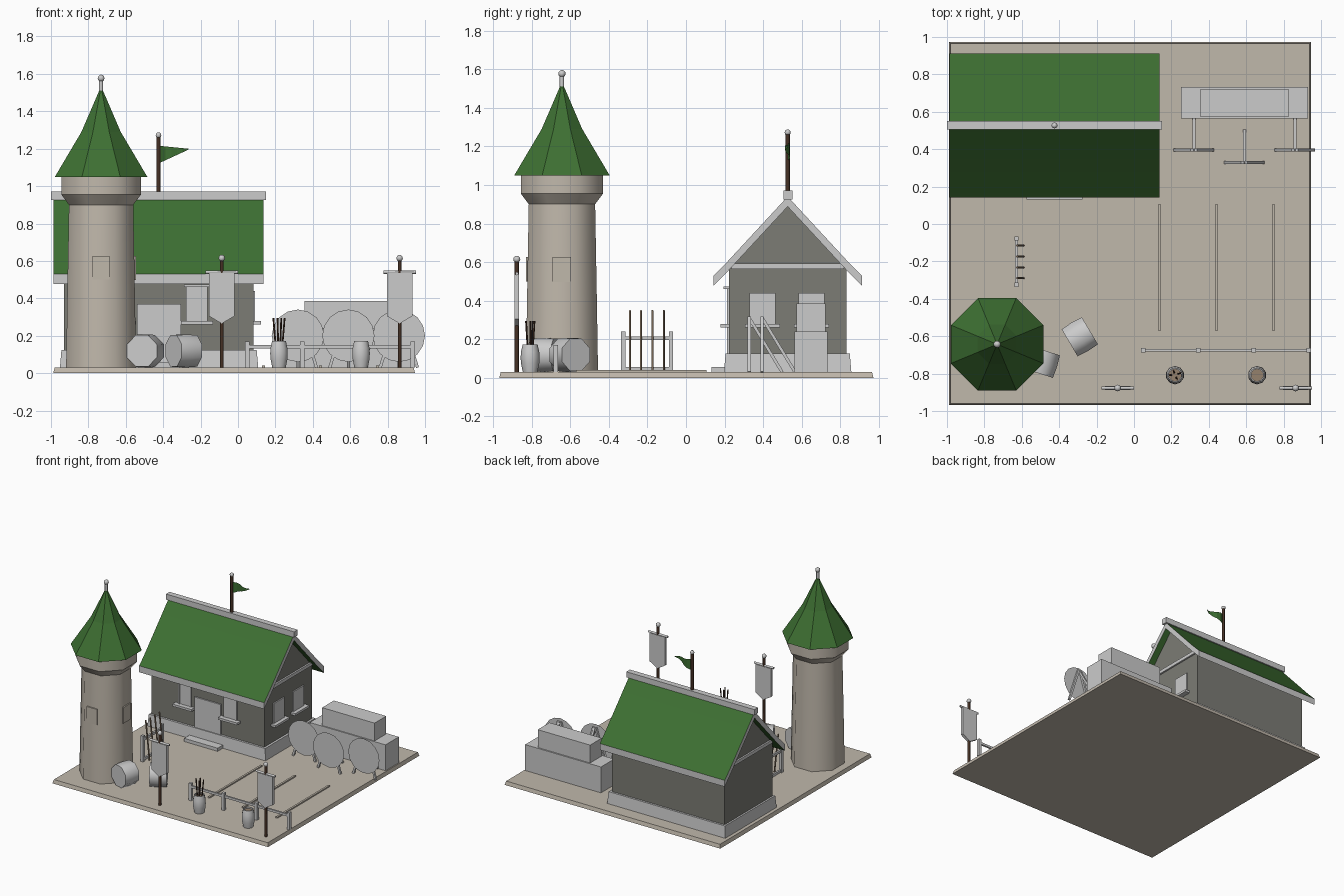
import bpy, bmesh, math
from mathutils import Vector, Matrix

if "Cube" in bpy.data.objects:
    bpy.data.objects.remove(bpy.data.objects["Cube"])


def mat(name, rgb):
    m = bpy.data.materials.new(name)
    m.diffuse_color = (*rgb, 1)
    m.use_nodes = True
    m.node_tree.nodes["Principled BSDF"].inputs["Base Color"].default_value = m.diffuse_color
    return m


GREEN = mat("green", (0.047, 0.16, 0.032))
STONE = mat("sandy_stone", (0.53, 0.48, 0.41))
WALL = mat("wall_grey", (0.20, 0.20, 0.178))
WOOD = mat("dark_wood", (0.06, 0.03, 0.018))
SHAFT = mat("shaft_wood", (0.30, 0.22, 0.15))


def finish(bm, name, material=None, smooth=None):
    bmesh.ops.recalc_face_normals(bm, faces=bm.faces)
    me = bpy.data.meshes.new(name)
    bm.to_mesh(me)
    bm.free()
    ob = bpy.data.objects.new(name, me)
    bpy.context.collection.objects.link(ob)
    if material:
        me.materials.append(material)
    if smooth:
        bpy.ops.object.select_all(action='DESELECT')
        ob.select_set(True)
        bpy.context.view_layer.objects.active = ob
        bpy.ops.object.shade_smooth_by_angle(angle=math.radians(smooth))
    return ob


def skin(bm, rings):
    n = len(rings[0])
    for a, b in zip(rings, rings[1:]):
        for i in range(n):
            bm.faces.new((a[i], a[(i + 1) % n], b[(i + 1) % n], b[i]))
    bm.faces.new(rings[0])
    bm.faces.new(rings[-1])


def box(name, x, y, z, material=None, taper=0.0):
    """Box from ranges; taper pulls the top edges inwards."""
    bm = bmesh.new()
    rings = []
    for zz, t in ((z[0], 0), (z[1], taper)):
        rings.append([bm.verts.new(p) for p in (
            (x[0] + t, y[0] + t, zz), (x[1] - t, y[0] + t, zz),
            (x[1] - t, y[1] - t, zz), (x[0] + t, y[1] - t, zz))])
    skin(bm, rings)
    return finish(bm, name, material)


def prism(name, pts, axis, lo, hi, material=None, smooth=None):
    """Extrude a (horizontal, z) outline along x or y."""
    bm = bmesh.new()
    skin(bm, [[bm.verts.new((d, h, z) if axis == 'x' else (h, d, z)) for h, z in pts]
              for d in (lo, hi)])
    return finish(bm, name, material, smooth)


def lathe(name, profile, n, loc, material=None, smooth=None, axis=(0, 0, 1)):
    """Stack of n-sided rings (distance to flat side, height)."""
    bm = bmesh.new()
    rings = []
    for r, z in profile:
        R = r / math.cos(math.pi / n)
        rings.append([bm.verts.new((R * math.cos((i + .5) * math.tau / n),
                                    R * math.sin((i + .5) * math.tau / n), z))
                      for i in range(n)])
    skin(bm, rings)
    rot = Vector(axis).to_track_quat('Z', 'Y').to_matrix().to_4x4()
    bmesh.ops.transform(bm, matrix=Matrix.Translation(loc) @ rot, verts=bm.verts)
    return finish(bm, name, material, smooth)


def rod(name, a, b, r, material=None, n=6):
    d = Vector(b) - Vector(a)
    return lathe(name, [(r, 0), (r, d.length)], n, a, material, 61, d)


def ball(name, loc, r):
    bm = bmesh.new()
    bmesh.ops.create_uvsphere(bm, u_segments=10, v_segments=6, radius=r,
                              matrix=Matrix.Translation(loc))
    return finish(bm, name, None, 60)


# Ground slab
box("ground", (-0.988, 0.947), (-0.968, 0.972), (0, 0.03), STONE, 0.008)

# Tower
TX, TY = -0.732, -0.643
lathe("tower_shaft", [(0.187, 0.03), (0.181, 0.4), (0.172, 0.905)], 8, (TX, TY, 0), STONE, 50)
lathe("tower_collar_flare", [(0.172, 0.9), (0.213, 0.955)], 8, (TX, TY, 0), STONE, 50)
lathe("tower_collar_band", [(0.213, 0.955), (0.213, 1.06)], 8, (TX, TY, 0), STONE, 50)
lathe("tower_roof", [(0.247, 1.05), (0.105, 1.29), (0.006, 1.52)], 8, (TX, TY, 0), GREEN)
rod("tower_finial_rod", (TX, TY, 1.49), (TX, TY, 1.57), 0.010)
ball("tower_finial_ball", (TX, TY, 1.577), 0.019)
box("tower_window_front", (TX - .046, TX + .046), (TY - .187, TY - .15), (0.5, 0.627), STONE)
box("tower_window_side", (TX + .15, TX + .187), (TY - .048, TY + .048), (0.497, 0.627), STONE)

# House walls, plinth and gable beams
YC = 0.527
box("house_plinth", (-0.952, 0.108), (0.197, 0.857), (0.03, 0.125), None, 0.008)
prism("house_walls", [(0.222, 0.03), (0.833, 0.03), (0.833, 0.56), (YC, 0.895), (0.222, 0.56)],
      'x', -0.93, 0.082, WALL)
for side, x in (("right", 0.082), ("left", -0.93)):
    box("gable_beam_" + side, (x - .013, x + .013), (0.235, 0.82), (0.565, 0.592))

# Roof: green skins, pale edges
top = [(-0.385, 0.53), (-0.31, 0.605), (0, 0.94), (0.31, 0.605), (0.385, 0.53)]
outline = [(YC + y, z) for y, z in top] + [(YC + y, z - 0.052) for y, z in reversed(top)]
roof = prism("house_roof", outline, 'x', -0.986, 0.135, GREEN, 30)
roof.data.materials.append(None)
for f in roof.data.polygons:
    if abs(f.normal.x) > .9 or abs(f.normal.y) > .9:
        f.material_index = 1
box("roof_ridge", (-1.0, 0.15), (YC - .022, YC + .024), (0.925, 0.97))

# Door and step
box("door", (-0.54, -0.305), (0.212, 0.23), (0.05, 0.37))
box("door_step", (-0.575, -0.275), (0.131, 0.2), (0.03, 0.056))

# Windows: pane, jambs, lintel, sill
for i, x in enumerate((-0.63, -0.22)):
    n = f"front_window_{i + 1}"
    box(n + "_pane", (x - .042, x + .042), (0.217, 0.23), (0.27, 0.46))
    for s in (-1, 1):
        box(n + "_jamb", (x + s * .05 - .008, x + s * .05 + .008), (0.212, 0.23), (0.27, 0.46))
    box(n + "_lintel", (x - .07, x + .07), (0.195, 0.23), (0.46, 0.473))
    box(n + "_sill", (x - .085, x + .085), (0.18, 0.23), (0.26, 0.278))
for i, y in enumerate((0.397, 0.65)):
    n = f"side_window_{i + 1}"
    box(n + "_pane", (0.07, 0.092), (y - .067, y + .067), (0.27, 0.44))
    box(n + "_sill", (0.07, 0.122), (y - .09, y + .09), (0.26, 0.278))

# Roof flag
FX = -0.425
rod("roof_flag_pole", (FX, YC, 0.95), (FX, YC, 1.265), 0.010, WOOD)
ball("roof_flag_ball", (FX, YC, 1.272), 0.016)
bm = bmesh.new()
cols = []
for i in range(6):
    t = i / 5
    y = YC + 0.014 * math.sin(t * math.tau)
    cols.append([bm.verts.new((FX + .008 + .152 * t, y, z))
                 for z in (1.125 + .07 * t, 1.215 - .015 * t)])
for a, b in zip(cols, cols[1:]):
    bm.faces.new((a[0], b[0], b[1], a[1]))
finish(bm, "roof_flag", GREEN)

# Hay bales
box("bale_lower", (0.25, 0.93), (0.563, 0.733), (0.03, 0.24))
box("bale_upper", (0.355, 0.825), (0.572, 0.722), (0.24, 0.385))

# Archery targets on three-legged stands
for i, (x, y) in enumerate(((0.32, 0.395), (0.59, 0.328), (0.86, 0.395))):
    n = f"target_{i + 1}"
    bm = bmesh.new()
    bmesh.ops.create_circle(bm, cap_ends=True, segments=16, radius=0.14,
                            matrix=Matrix.Translation((x, y - .01, 0.2)) @ Matrix.Rotation(math.pi / 2, 4, 'X'))
    finish(bm, n + "_face")
    for s in (-1, 1):
        rod(n + "_front_leg", (x + s * .1, y, 0.03), (x + s * .01, y, 0.315), 0.008, None, 4)
    rod(n + "_back_leg", (x, y + .17, 0.03), (x, y, 0.31), 0.008, None, 4)

# Shooting lanes and fence
for i, x in enumerate((0.137, 0.441, 0.745)):
    box(f"lane_strip_{i + 1}", (x - .008, x + .008), (-0.57, 0.105), (0.03, 0.04), STONE)
FY = -0.675
for i in range(4):
    x = 0.05 + i * 0.2945
    box(f"fence_post_{i + 1}", (x - .012, x + .012), (FY - .012, FY + .012), (0.03, 0.17))
box("fence_rail", (0.043, 0.943), (FY - .007, FY + .007), (0.132, 0.15))

# Small arrow barrels
for i, x in enumerate((0.219, 0.658)):
    lathe(f"arrow_barrel_{i + 1}",
          [(.036, .03), (.045, .075), (.047, .105), (.045, .135), (.037, .172), (.031, .172), (.031, .15)],
          10, (x, -0.808, 0), None, 40)
    lathe(f"arrow_barrel_fill_{i + 1}", [(.031, .145), (.031, .16)], 10, (x, -0.808, 0), SHAFT)
for i, (dx, dy) in enumerate(((-.02, .0), (-.005, .015), (.008, -.014), (.02, .008))):
    rod(f"arrow_{i + 1}", (0.219 + dx * .6, -0.808 + dy * .6, 0.08),
        (0.219 + dx * 1.5, -0.808 + dy * 1.5, 0.295), 0.004, WOOD, 5)

# Kegs lying on their sides
for i, (x, y, ax) in enumerate(((-0.495, -0.737, (0.3, 0.95, 0)), (-0.29, -0.603, (0.86, 0.51, 0)))):
    lathe(f"keg_{i + 1}", [(.084, -.063), (.088, 0), (.084, .063)], 8,
          (x, y, 0.119), None, 50, ax)

# Spear rack
RX = -0.628
for y in (-0.325, -0.078):
    box("rack_post", (RX - .011, RX + .011), (y - .011, y + .011), (0.03, 0.24))
for z in (0.045, 0.205):
    box("rack_rail", (RX - .007, RX + .007), (-0.33, -0.07), (z - .01, z + .01))
for i, y in enumerate((-0.29, -0.233, -0.174, -0.115)):
    rod(f"spear_{i + 1}", (RX + .037, y, 0.035), (RX + .003, y, 0.35), 0.005, SHAFT, 5)

# Banners: cloth hung from a crossbar, wrapping the pole
BY = -0.877
for i, x in enumerate((-0.087, 0.864)):
    n = f"banner_{i + 1}"
    rod(n + "_pole", (x, BY, 0.03), (x, BY, 0.605), 0.0095, WOOD)
    ball(n + "_ball", (x, BY, 0.615), 0.018)
    rod(n + "_crossbar", (x - .087, BY, 0.54), (x + .087, BY, 0.54), 0.008)
    prism(n + "_cloth", [(x - .068, .535), (x - .068, .305), (x, .265), (x + .068, .305), (x + .068, .535)],
          'y', BY - .0115, BY + .0115)
